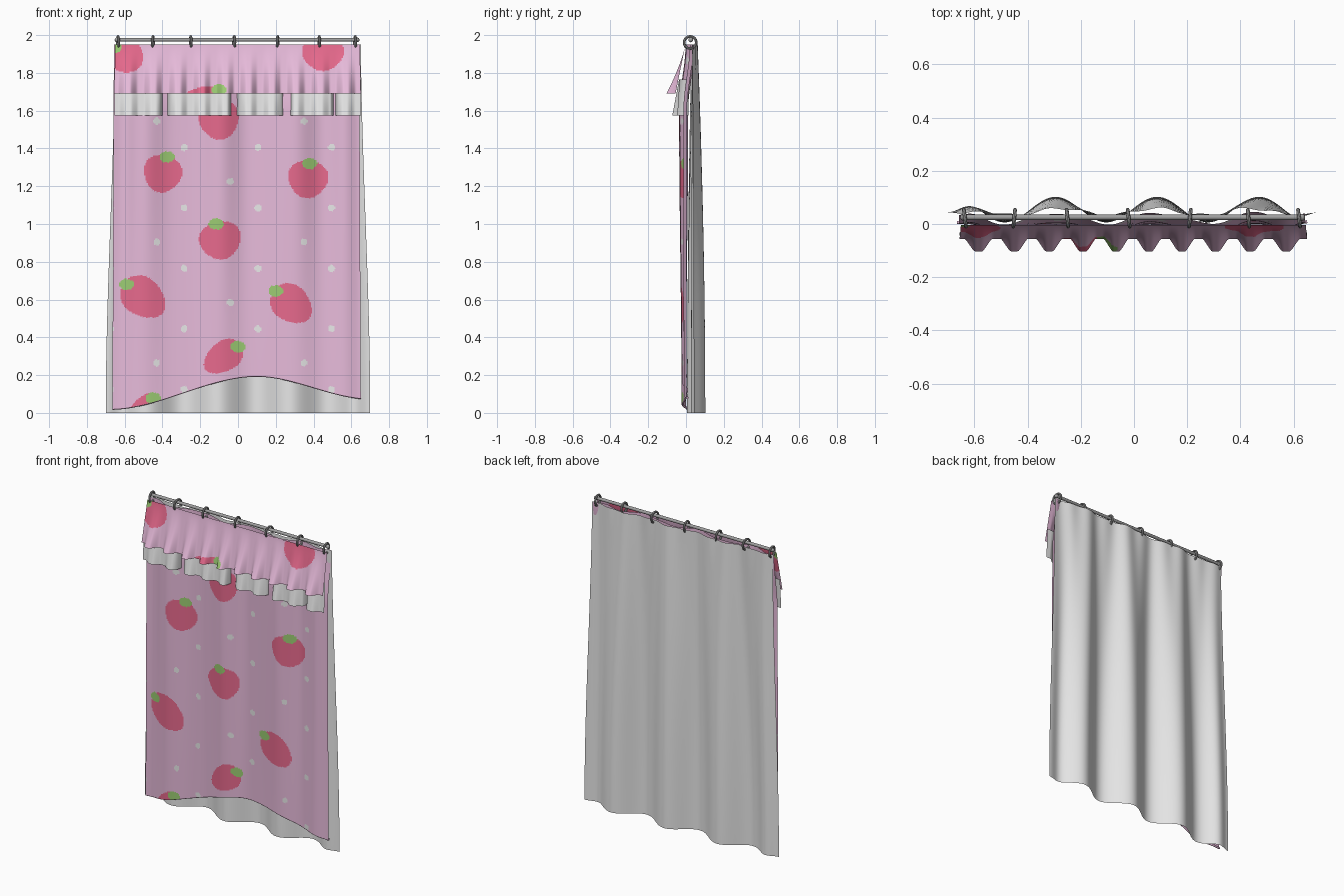
import bpy, math
from math import sin, cos, pi, exp

if "Cube" in bpy.data.objects:
    bpy.data.objects.remove(bpy.data.objects["Cube"])


def material(name, rgb):
    m = bpy.data.materials.new(name)
    m.diffuse_color = (*rgb, 1)
    m.use_nodes = True
    m.node_tree.nodes["Principled BSDF"].inputs["Base Color"].default_value = m.diffuse_color
    return m


PINK = material("pink_cloth", (0.84, 0.52, 0.74))
RED = material("berry_red", (0.84, 0.15, 0.28))
GREEN = material("leaf_green", (0.33, 0.60, 0.17))
WHITE = material("white_cloth", (0.90, 0.90, 0.90))
METAL = material("grey_metal", (0.35, 0.35, 0.35))


def smooth(t):
    t = max(0.0, min(1.0, t))
    return t * t * (3 - 2 * t)


def sheet(name, point, nu, nv, mats, paint=None, flip=False):
    """Cloth grid: u runs along x, v runs upward, optional colour rule per face."""
    verts = [point(i / nu, j / nv) for j in range(nv + 1) for i in range(nu + 1)]
    faces = []
    for j in range(nv):
        for i in range(nu):
            a = j * (nu + 1) + i
            f = (a, a + 1, a + nu + 2, a + nu + 1)
            faces.append(f[::-1] if flip else f)
    me = bpy.data.meshes.new(name)
    me.from_pydata(verts, [], faces)
    for m in mats:
        me.materials.append(m)
    for p in me.polygons:
        p.use_smooth = True
        if paint:
            p.material_index = paint(p.center.x, p.center.z)
    ob = bpy.data.objects.new(name, me)
    bpy.context.collection.objects.link(ob)
    return ob


# strawberry print: berry x, z, half length, half width, leaf x, z
CURTAIN_BERRIES = [
    (-0.10, 1.55, .105, .105, -0.12, 1.665), (-0.40, 1.265, .10, .10, -0.375, 1.355),
    (0.37, 1.235, .10, .105, 0.38, 1.32), (-0.093, 0.912, .10, .11, -0.115, 1.0),
    (-0.50, 0.61, .13, .10, -0.59, 0.68), (0.285, 0.575, .12, .095, 0.20, 0.645),
    (-0.08, 0.295, .115, .078, 0.0, 0.35), (-0.51, 0.03, .10, .045, -0.45, 0.078)]
VALANCE_BERRIES = [
    (-0.585, 1.885, .085, .09, -0.655, 1.935), (0.45, 1.90, .09, .11, 0.45, 2.0),
    (-0.21, 1.68, .10, .04, -0.10, 1.71)]


def print_rule(berries, dots):
    def rule(x, z):
        for bx, bz, a, b, lx, lz in berries:
            if ((x - lx) / .040) ** 2 + ((z - lz) / .03) ** 2 < 1:
                return 2
            dx, dz = lx - bx, lz - bz
            d = math.hypot(dx, dz)
            u = ((x - bx) * dx + (z - bz) * dz) / d
            w = ((x - bx) * dz - (z - bz) * dx) / d
            if (u / a) ** 2 + (w / (b * (1 + .18 * u / a))) ** 2 < 1:
                return 1
        if dots:
            for ox, oz in ((-0.285, 0.445), (-0.43, 0.585)):
                gx = (x - ox + .195) % .39 - .195
                gz = (z - oz + .16) % .32 - .16
                if math.hypot(gx, gz) < .018:
                    return 3
        return 0
    return rule


# wide folds shared by curtain and liner
def folds(x):
    return cos(2 * pi * (x + .295) / .382)


# pink outer curtain with a raised, curved bottom edge
def curtain_bottom(x):
    s = 0.02 + 0.175 * smooth((x + .68) / .78)
    return s - 0.12 * smooth((x - .10) / .60)


def curtain_point(u, v):
    x = -0.665 + 1.315 * u
    zb = curtain_bottom(x)
    z = zb + (1.95 - zb) * v
    amp = 0.009 + 0.011 * smooth(z / 1.6)
    end = smooth((abs(2 * u - 1) - .82) / .18)
    y = -0.012 + amp * (folds(x) * (1 - end) + .25 * sin(30 * x + 1)) + .012 * end
    y += 0.034 * smooth((z - 1.6) / .35)
    return (x * (1 - .012 * v), y, z)


sheet("outer_curtain", curtain_point, 200, 280, [PINK, RED, GREEN, WHITE],
      print_rule(CURTAIN_BERRIES, True))


# white liner behind, falling in wide folds and flaring downward
def liner_point(u, v):
    z = 1.95 * v
    s = 2 * u - 1
    half = 0.70 - 0.05 * smooth(v * .95)
    k = 1 - v ** 2
    end = smooth((abs(s) - .80) / .20)
    amp = 0.012 + 0.036 * k
    y = 0.046 + 0.008 * k + amp * folds(s * .7) * (1 - end) - .010 * end
    y += 0.005 * (1 - k) * sin(2 * pi * (u * 9))
    return (half * s, y, z)


sheet("white_liner", liner_point, 140, 50, [WHITE], flip=True)


# gathered lobes shared by valance and trim
def lobes(x):
    return max(-.8, min(.9, 1.15 * cos(2 * pi * (x - .57) / .128 + 0.5 * sin(5 * x))))


def valance_point(u, v):
    x = -0.65 + 1.295 * u
    t = 1 - v
    y = -0.004 - 0.074 * t ** 1.2 - 0.028 * t ** 1.7 * lobes(x)
    return (x * (1 + .008 * t), y, 1.69 + .26 * v)


sheet("valance", valance_point, 200, 40, [PINK, RED, GREEN],
      print_rule(VALANCE_BERRIES, False))


# white ruffle under the valance, tucked behind the curtain at a few pleats
def ruffle_point(u, v):
    x = -0.655 + 1.305 * u
    t = 1 - v
    y = -0.034 - 0.023 * t - (0.003 + 0.014 * t) * lobes(x)
    for g, w in ((-.385, .015), (-.02, .018), (.26, .019), (.51, .009)):
        y += 0.075 * exp(-((x - g) / w) ** 2)
    return (x, min(y, 0.012), 1.575 + .19 * v)


sheet("white_ruffle", ruffle_point, 220, 12, [WHITE])

# rolled hem along the curved bottom edge
cu = bpy.data.curves.new("curtain_hem", 'CURVE')
cu.dimensions = '3D'
cu.bevel_depth = 0.006
cu.bevel_resolution = 2
sp = cu.splines.new('POLY')
sp.points.add(60)
for i, p in enumerate(sp.points):
    x, y, z = curtain_point(i / 60, 0)
    p.co = (x, y + .006, z + .002, 1)
cu.materials.append(PINK)
bpy.context.collection.objects.link(bpy.data.objects.new("curtain_hem", cu))


def finish(name):
    ob = bpy.context.object
    ob.name = name
    ob.data.materials.append(METAL)
    bpy.ops.object.shade_smooth_by_angle()


# rod with round end caps
bpy.ops.mesh.primitive_cylinder_add(vertices=20, radius=.010, depth=1.28,
                                    location=(-.005, .025, 1.975), rotation=(0, pi / 2, 0))
finish("rod")
for side, x in (("left", -.64), ("right", .63)):
    bpy.ops.mesh.primitive_uv_sphere_add(segments=16, ring_count=8, radius=.013,
                                         location=(x, .025, 1.975))
    finish("rod_cap_" + side)

# hanging rings, each turned slightly
for i, x in enumerate((-.635, -.45, -.25, -.02, .21, .43, .62)):
    bpy.ops.mesh.primitive_torus_add(major_segments=28, minor_segments=8,
                                     major_radius=.032, minor_radius=.007,
                                     location=(x, .022, 1.961),
                                     rotation=(0, pi / 2, (.12, -.1, .08)[i % 3]))
    finish("ring_%d" % (i + 1))
